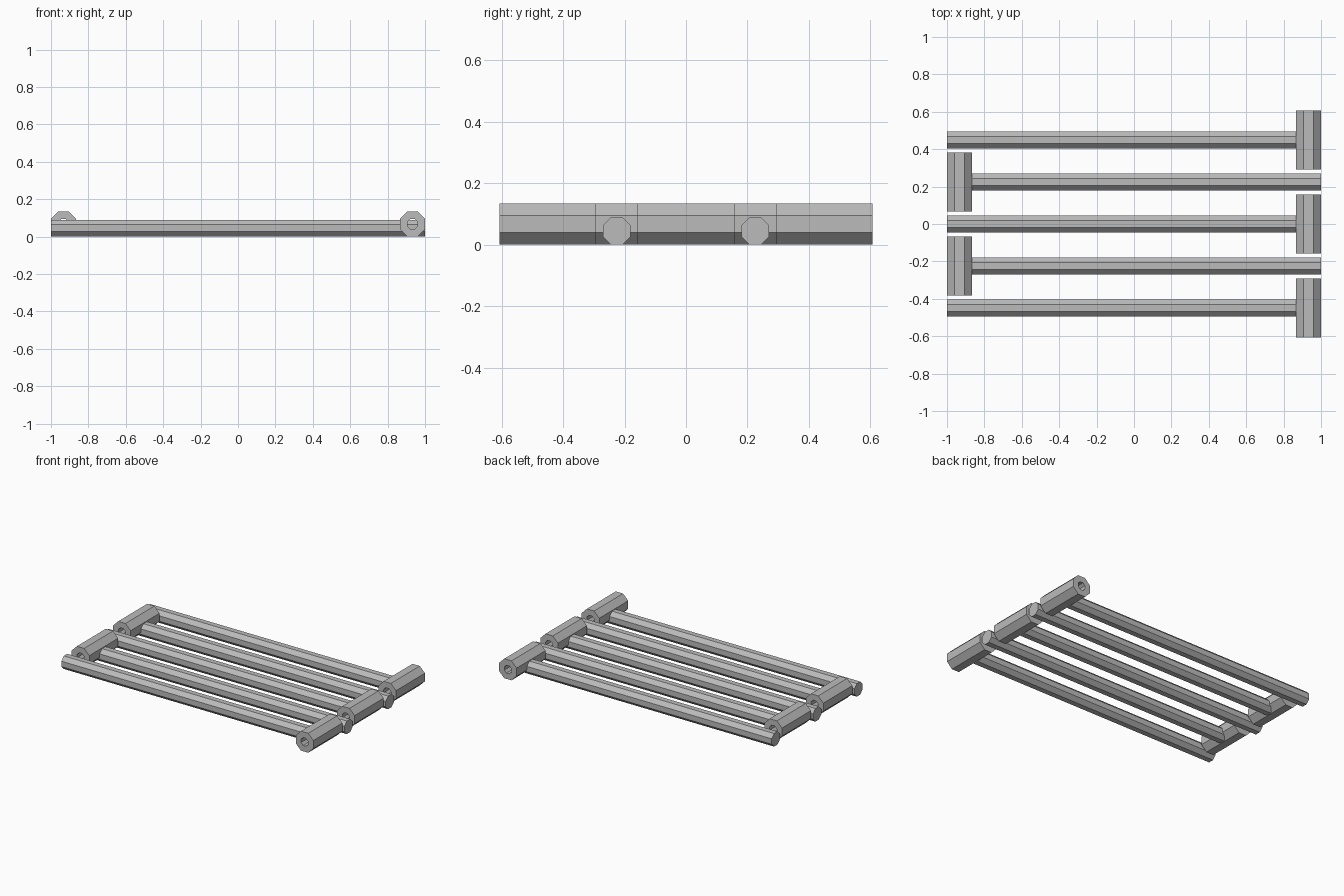
import bpy
import bmesh
import math
from mathutils import Matrix

cube = bpy.data.objects.get("Cube")
if cube:
    bpy.data.objects.remove(cube)

SIDES = 8
BAR_R = 0.045       # half the width across flats
SLEEVE_R = 0.067
HOLE_R = 0.027
SLEEVE_LEN = 0.315
SPACING = 0.225
SLEEVE_X = 1 - SLEEVE_R
BAR_END = 0.9       # bars stop inside the sleeve wall

grey = bpy.data.materials.new("plain grey")
grey.use_nodes = True
colour = (0.5, 0.5, 0.5, 1)
grey.diffuse_color = colour
grey.node_tree.nodes["Principled BSDF"].inputs["Base Color"].default_value = colour


def ring(bm, apothem, z):
    """Octagon with flat sides facing the axes."""
    r = apothem / math.cos(math.pi / SIDES)
    angles = [(i + 0.5) * math.tau / SIDES for i in range(SIDES)]
    return [bm.verts.new((r * math.cos(a), r * math.sin(a), z)) for a in angles]


def prism(name, apothem, length, axis, centre, hole=0):
    """Octagonal rod along an axis, or a tube when a hole is given."""
    bm = bmesh.new()
    loops = [ring(bm, apothem, -length / 2), ring(bm, apothem, length / 2)]
    if hole:
        loops += [ring(bm, hole, length / 2), ring(bm, hole, -length / 2)]
        pairs = zip(loops, loops[1:] + loops[:1])
    else:
        pairs = [loops]
        bm.faces.new(loops[0][::-1])
        bm.faces.new(loops[1])
    for a, b in pairs:
        for i in range(SIDES):
            j = (i + 1) % SIDES
            bm.faces.new((a[i], a[j], b[j], b[i]))
    bmesh.ops.recalc_face_normals(bm, faces=bm.faces)
    bm.transform(Matrix.Translation(centre) @ Matrix.Rotation(math.pi / 2, 4, axis))
    mesh = bpy.data.meshes.new(name)
    bm.to_mesh(mesh)
    bm.free()
    mesh.materials.append(grey)
    obj = bpy.data.objects.new(name, mesh)
    bpy.context.collection.objects.link(obj)


# Five bars, each with a hinge sleeve on alternating ends
for n in range(5):
    y = (n - 2) * SPACING
    side = 1 if n % 2 == 0 else -1
    prism(f"bar_{n + 1}", BAR_R, 1 + BAR_END, "Y",
          (side * (BAR_END - 1) / 2, y, BAR_R))
    prism(f"hinge_sleeve_{n + 1}", SLEEVE_R, SLEEVE_LEN, "X",
          (side * SLEEVE_X, y, SLEEVE_R), HOLE_R)
